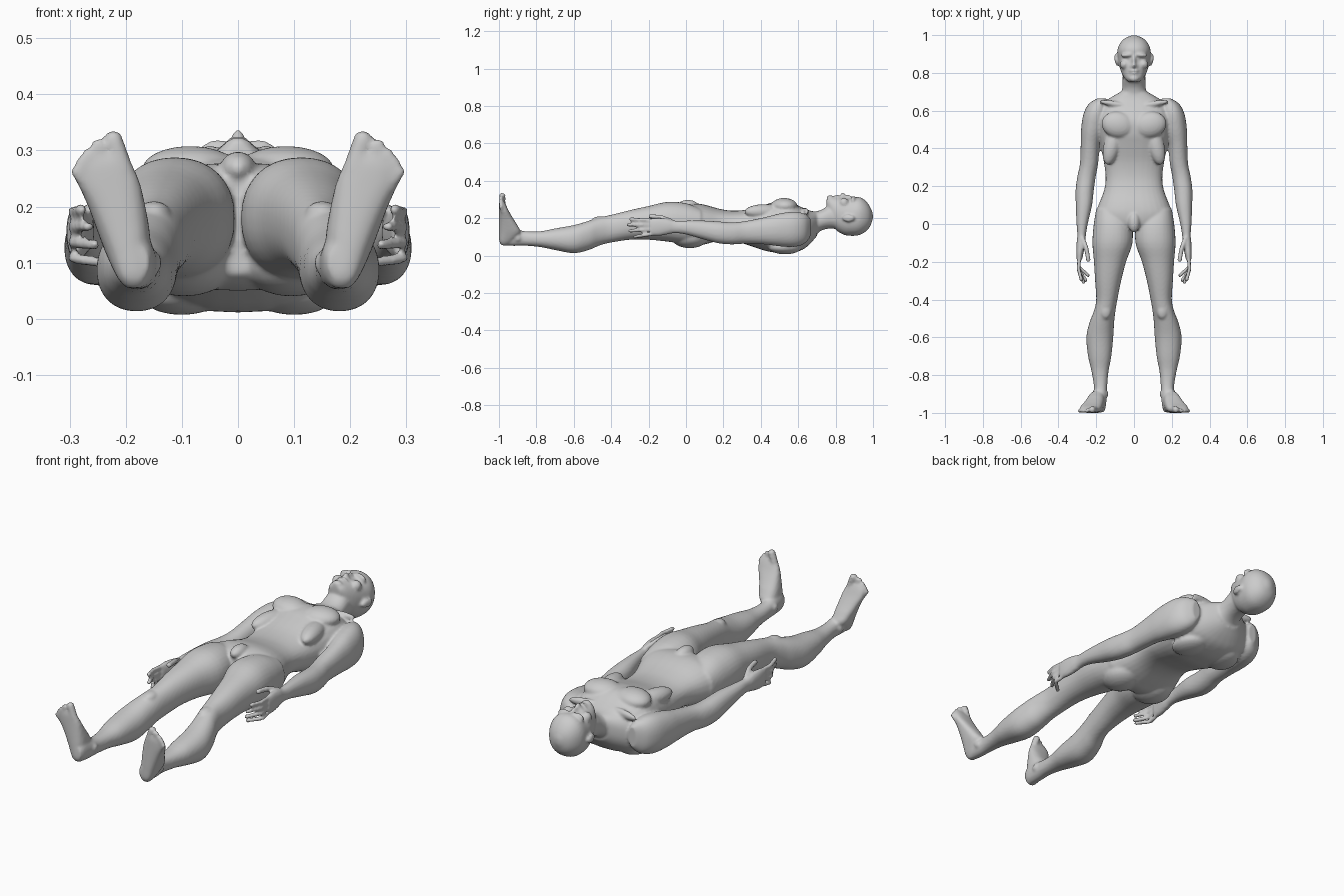
import bpy, bmesh, math
from mathutils import Vector, Matrix

bm = bmesh.new()
SEG = 32


def catmull(rows, steps=4):
    out = []
    for i in range(len(rows) - 1):
        p0, p1 = rows[max(i - 1, 0)], rows[i]
        p2, p3 = rows[i + 1], rows[min(i + 2, len(rows) - 1)]
        for k in range(steps):
            t = k / steps
            out.append([0.5 * (2 * b + (c - a) * t + (2 * a - 5 * b + 4 * c - d) * t * t
                               + (3 * b - a - 3 * c + d) * t ** 3)
                        for a, b, c, d in zip(p0, p1, p2, p3)])
    return out + [list(rows[-1])]


def spow(v, e):
    return math.copysign(abs(v) ** e, v)


def skin(rings):
    vs = [[bm.verts.new(p) for p in r] for r in rings]
    n = len(vs[0])
    for a, b in zip(vs, vs[1:]):
        for i in range(n):
            bm.faces.new((a[i], a[(i + 1) % n], b[(i + 1) % n], b[i]))
    bm.faces.new(vs[0])
    bm.faces.new(vs[-1])


def loft(rows, axis='y', power=2.2, sides=(1, -1)):
    # each row: station, x min, x max, then low and high in the third axis
    for s in sides:
        rings = []
        for st, x0, x1, l, h in catmull(rows):
            ring = []
            for i in range(SEG):
                a = 2 * math.pi * i / SEG
                x = s * ((x0 + x1) / 2 + (x1 - x0) / 2 * spow(math.cos(a), 2 / power))
                w = (l + h) / 2 + (h - l) / 2 * spow(math.sin(a), 2 / power)
                ring.append((x, st, w) if axis == 'y' else (x, w, st))
            rings.append(ring)
        skin(rings)


def ball_rings(n, levels, place):
    # rings of a unit ball, each point handed to a placing function
    rings = []
    for j in range(levels):
        p = math.radians(-86 + 172 * j / (levels - 1))
        rings.append([place(Vector((math.cos(p) * math.cos(2 * math.pi * i / n),
                                    math.cos(p) * math.sin(2 * math.pi * i / n), math.sin(p))))
                      for i in range(n)])
    skin(rings)


def blob(c, r, rz=0, sides=(1, -1)):
    for s in sides:
        m = (Matrix.Translation((c[0] * s, c[1], c[2])) @ Matrix.Rotation(math.radians(rz * s), 4, 'Z')
             @ Matrix.Diagonal((*r, 1)))
        ball_rings(24, 13, lambda v: m @ v)


def digit(pts, r):
    # chain of capsules, on both sides
    for s in (1, -1):
        chain = [Vector((x * s, y, z)) for x, y, z in pts]
        for a, b in zip(chain, chain[1:]):
            q = (b - a).to_track_quat('Z', 'Y')
            ball_rings(12, 8, lambda v: (a if v.z < 0 else b) + q @ (v * r))


# torso, neck
loft([(y, -w, w, a, b) for y, w, a, b in (
    (-0.03, .12, .08, .25), (0, .19, .06, .27), (.05, .205, .05, .278), (.1, .188, .06, .272),
    (.18, .158, .08, .25), (.25, .15, .08, .24), (.33, .16, .057, .247), (.42, .178, .027, .272),
    (.48, .19, .016, .288), (.55, .2, .012, .29), (.62, .185, .03, .258),
    (.665, .13, .065, .24), (.70, .07, .105, .235))], power=2.4, sides=(1,))
loft([(y, -w, w, a, b) for y, w, a, b in (
    (.62, .09, .06, .24), (.67, .075, .09, .235), (.72, .062, .132, .243),
    (.77, .06, .145, .27), (.83, .06, .14, .27))], sides=(1,))
# chest, rib arch, glutes, pelvis front, shoulder blades, collar bones
blob((.085, .525, .265), (.088, .07, .043), 12)
blob((.115, .42, .235), (.045, .11, .04), 14)
blob((.095, .02, .1), (.09, .1, .06))
blob((0, .01, .268), (.032, .055, .03), sides=(1,))
blob((.1, .53, .045), (.075, .09, .038), 15)
blob((.1, .635, .235), (.085, .016, .02), 10)

# skull
loft([(y, -w, w, a, b) for y, w, a, b in (
    (.752, .028, .26, .305), (.77, .048, .2, .316), (.80, .066, .14, .314), (.84, .078, .113, .312),
    (.875, .085, .106, .306), (.92, .088, .108, .314), (.955, .075, .124, .298),
    (.982, .05, .152, .265), (.999, .012, .195, .225))], sides=(1,))
# face: brows, nose, cheeks, lips, chin, ears
blob((.033, .895, .296), (.037, .013, .024), -6)
blob((.05, .845, .282), (.025, .025, .027))
blob((0, .86, .307), (.011, .035, .019), sides=(1,))
blob((0, .838, .318), (.012, .014, .02), sides=(1,))
blob((.012, .835, .31), (.009, .009, .011))
blob((0, .812, .312), (.026, .006, .014), sides=(1,))
blob((0, .799, .311), (.022, .006, .014), sides=(1,))
blob((0, .77, .307), (.025, .018, .017), sides=(1,))
blob((.094, .868, .2), (.009, .033, .02), -12)

# legs
loft([(.08, .05, .2, .09, .25), (0, .012, .213, .065, .28), (-.1, .008, .22, .075, .287),
      (-.2, .042, .212, .085, .265), (-.3, .068, .206, .085, .243), (-.4, .088, .2, .07, .218),
      (-.46, .098, .212, .055, .205), (-.52, .105, .235, .03, .186), (-.6, .11, .252, .013, .163),
      (-.7, .12, .243, .03, .145), (-.78, .135, .225, .046, .13), (-.86, .142, .212, .053, .13),
      (-.92, .145, .214, .052, .145), (-.97, .15, .213, .055, .15), (-.996, .16, .205, .07, .13)])
blob((.15, -.46, .188), (.03, .045, .022))
blob((.15, -.9, .1), (.014, .02, .02))
blob((.208, -.9, .095), (.014, .02, .02))

# feet
loft([(.055, .17, .2, -.985, -.96), (.075, .157, .216, -.998, -.93), (.12, .155, .237, -1, -.885),
      (.16, .158, .252, -1, -.9), (.2, .165, .267, -1, -.925), (.24, .174, .284, -1, -.948),
      (.27, .186, .284, -1, -.962), (.29, .195, .272, -.998, -.972)], axis='z', power=2.6)
for x0, z0, x1, z1, r in ((.205, .27, .222, .319, .0175), (.23, .265, .25, .311, .0115),
                          (.247, .26, .267, .293, .011), (.262, .25, .279, .279, .0105),
                          (.272, .235, .288, .262, .0105)):
    digit([(x0, -.982, z0), (x1, -1 + r, z1)], r)

# arms with palms
loft([(.665, .15, .195, .1, .2), (.635, .14, .24, .065, .223), (.58, .14, .268, .047, .235),
      (.5, .157, .28, .05, .225), (.42, .18, .282, .06, .205), (.32, .19, .286, .064, .185),
      (.25, .203, .3, .06, .178), (.18, .213, .309, .065, .182), (.1, .222, .308, .085, .187),
      (0, .245, .304, .113, .187), (-.06, .255, .3, .12, .187), (-.1, .257, .304, .113, .197),
      (-.15, .267, .306, .105, .202), (-.19, .275, .304, .11, .198)])
# fingers and thumb
for z, zt, length, curl in ((.116, .1, .085, .05), (.14, .132, .112, .038),
                            (.164, .164, .122, .026), (.188, .195, .108, .014)):
    digit([(.289, -.175, z), (.293, -.185 - length * .5, (z + zt) / 2),
           (.293 - curl, -.187 - length, zt)], .0102)
digit([(.27, -.08, .185), (.252, -.13, .205), (.242, -.19, .21)], .0125)

bmesh.ops.recalc_face_normals(bm, faces=bm.faces)
mesh = bpy.data.meshes.new("human_body")
bm.to_mesh(mesh)
bm.free()
body = bpy.data.objects.new("human_body", mesh)
bpy.context.collection.objects.link(body)

# fuse the parts into one smooth skin
fuse = body.modifiers.new("fuse", 'REMESH')
fuse.mode = 'VOXEL'
fuse.voxel_size = 0.007
fuse.use_smooth_shade = True
soft = body.modifiers.new("soften", 'SMOOTH')
soft.factor = 0.5
soft.iterations = 3
